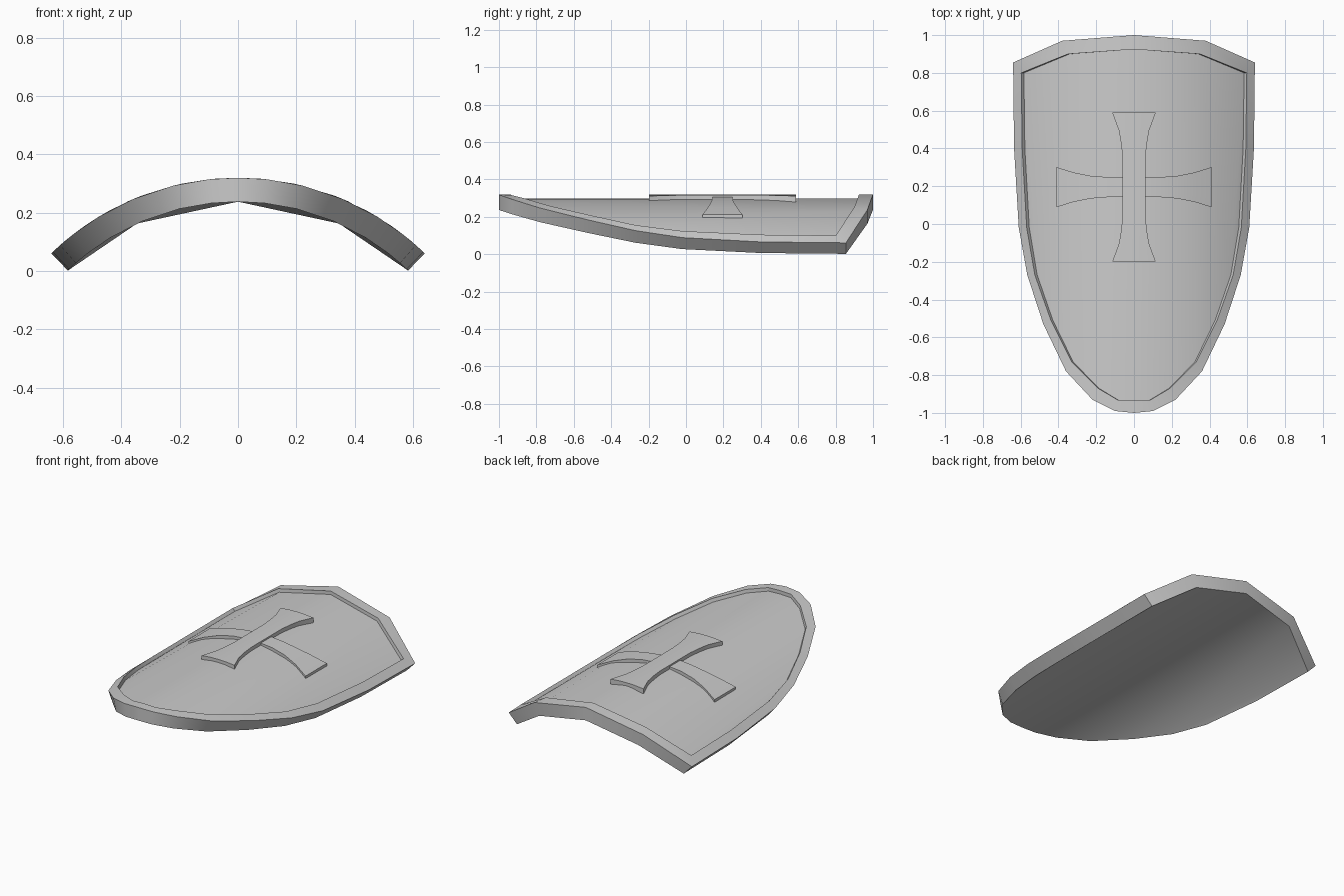
import bpy, bmesh, math

cube = bpy.data.objects.get("Cube")
if cube:
    bpy.data.objects.remove(cube)

steel = bpy.data.materials.new("grey_steel")
steel.use_nodes = True
GREY = (0.6, 0.6, 0.6, 1)
steel.diffuse_color = GREY
steel.node_tree.nodes["Principled BSDF"].inputs["Base Color"].default_value = GREY

# Radii of the concentric layers around the bending axis
AXIS_Z = -0.6
RIM, FIELD, BACK = 0.92, 0.898, 0.838


def bend(x, y, radius):
    """Move a plan point, measured on the rim cylinder, to another radius."""
    a = math.asin(x / RIM)
    return (radius * math.sin(a), y, AXIS_Z + radius * math.cos(a))


def finish(name, bm):
    bmesh.ops.recalc_face_normals(bm, faces=bm.faces)
    mesh = bpy.data.meshes.new(name)
    bm.to_mesh(mesh)
    bm.free()
    mesh.materials.append(steel)
    obj = bpy.data.objects.new(name, mesh)
    bpy.context.collection.objects.link(obj)
    bpy.ops.object.select_all(action="DESELECT")
    obj.select_set(True)
    bpy.context.view_layer.objects.active = obj
    bpy.ops.object.shade_smooth_by_angle(angle=math.radians(30))
    return obj


# Half outlines, from top centre round to the bottom tip
OUTER = [(0, 1), (.38, .97), (.64, .855), (.635, .4), (.61, -.02), (.565, -.27),
         (.48, -.53), (.36, -.78), (.22, -.93), (.1, -.99), (0, -1)]
INNER = [(0, .925), (.35, .9), (.597, .8), (.592, .4), (.568, -.02), (.525, -.27),
         (.44, -.51), (.33, -.73), (.19, -.87), (.08, -.935), (0, -.935)]


def ring(bm, half, radius):
    full = half + [(-x, y) for x, y in half[-2:0:-1]]
    return [bm.verts.new(bend(x, y, radius)) for x, y in full]


def bridge(bm, a, b):
    n = len(a)
    for i in range(n):
        j = (i + 1) % n
        bm.faces.new((a[i], a[j], b[j], b[i]))


def cap(bm, loop):
    """Fan the top corners down to the lower edge, so the sheet bends lengthwise."""
    n = len(loop)
    fans = [(0, 10, 8), (1, 8, 5), (2, 5, 3)]
    for side in (1, -1):
        def pick(i):
            return loop[(side * i) % n]
        for top, first, last in fans:
            for i in range(first, last, -1):
                bm.faces.new((pick(top), pick(i), pick(i - 1)))
            if top < 2:
                bm.faces.new((pick(top), pick(last), pick(top + 1)))


# Shield body: back sheet, outer wall, raised rim and recessed field
bm = bmesh.new()
back, outer = ring(bm, OUTER, BACK), ring(bm, OUTER, RIM)
lip, field = ring(bm, INNER, RIM), ring(bm, INNER, FIELD)
for a, b in ((back, outer), (outer, lip), (lip, field)):
    bridge(bm, a, b)
cap(bm, back)
cap(bm, field)
finish("shield_body", bm)


def flared_bar(name, half, centre_y, across, low, high):
    """Bar with flared ends; half lists (distance, half width) from the middle out."""
    stations = [(-s, w) for s, w in half[::-1]] + half
    steps = 4
    bm = bmesh.new()
    layers = []
    for radius in (low, high):
        rows = []
        for s, w in stations:
            row = []
            for k in range(steps + 1):
                t = w * (2 * k / steps - 1)
                x, y = (s, t) if across else (t, s)
                row.append(bm.verts.new(bend(x * RIM / radius, y + centre_y, radius)))
            rows.append(row)
        layers.append(rows)
        for r, q in zip(rows, rows[1:]):
            for k in range(steps):
                bm.faces.new((r[k], r[k + 1], q[k + 1], q[k]))
    # Walls round the edge
    edge = [e for e in bm.edges if e.is_boundary]
    bmesh.ops.bridge_loops(bm, edges=edge)
    finish(name, bm)


# Cross emblem: upright laid over the curved arms
flared_bar("cross_upright", [(.15, .06), (.23, .068), (.3, .08), (.394, .115)],
           .195, False, .887, .918)
flared_bar("cross_arms", [(.04, .053), (.14, .053), (.23, .06), (.32, .078), (.41, .106)],
           .195, True, .885, .909)
